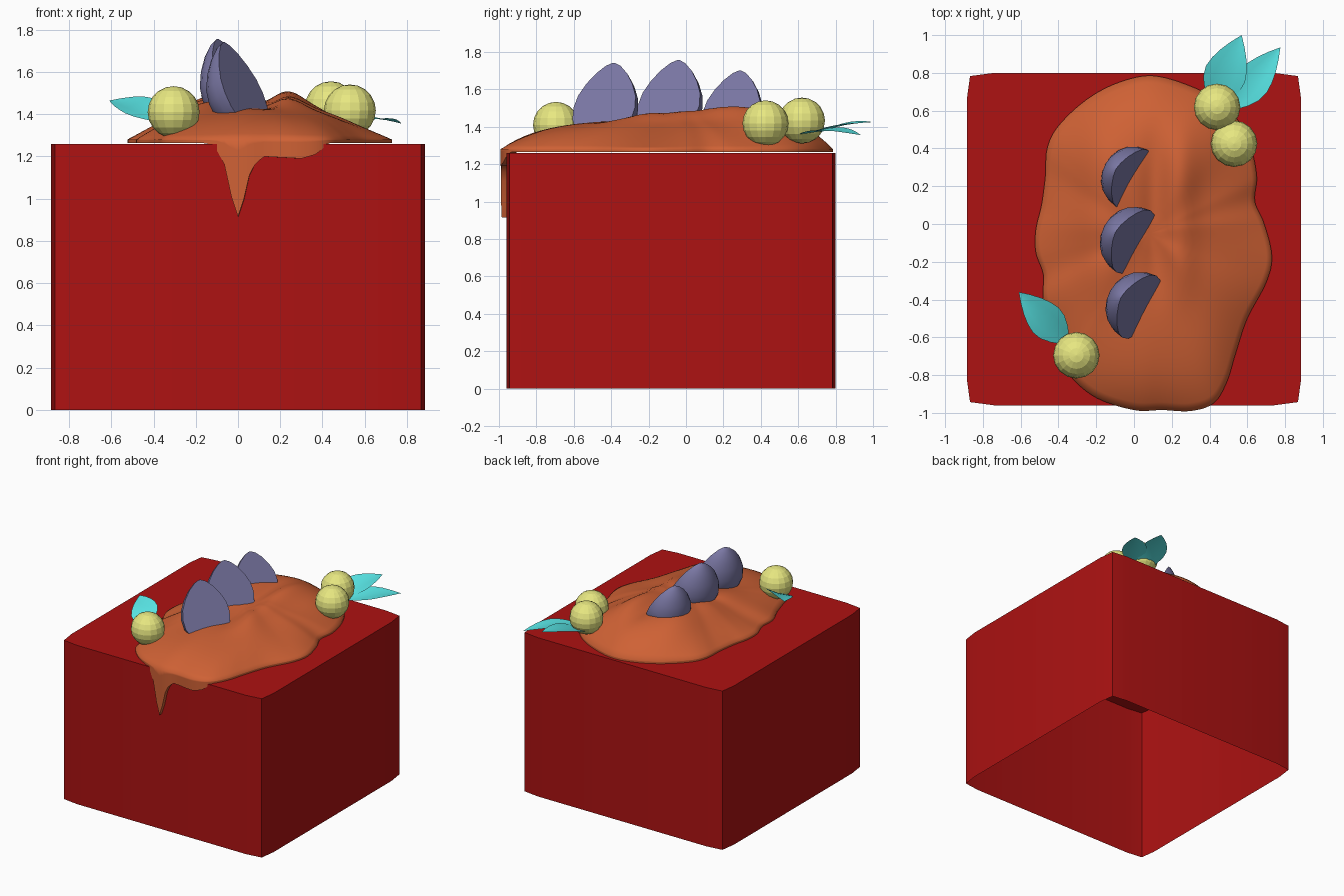
import bpy, bmesh
from math import sin, cos, pi, exp, atan2
from mathutils import Vector

if "Cube" in bpy.data.objects:
    bpy.data.objects.remove(bpy.data.objects["Cube"])


def build(name, verts, faces, color, angle=None, recalc=False):
    me = bpy.data.meshes.new(name)
    me.from_pydata([tuple(v) for v in verts], [], faces)
    if recalc:
        bm = bmesh.new()
        bm.from_mesh(me)
        bmesh.ops.recalc_face_normals(bm, faces=bm.faces)
        bm.to_mesh(me)
        bm.free()
    mat = bpy.data.materials.get(color[0]) or bpy.data.materials.new(color[0])
    mat.diffuse_color = (*color[1], 1)
    mat.use_nodes = True
    mat.node_tree.nodes["Principled BSDF"].inputs["Base Color"].default_value = mat.diffuse_color
    me.materials.append(mat)
    ob = bpy.data.objects.new(name, me)
    bpy.context.collection.objects.link(ob)
    if angle:
        bpy.ops.object.select_all(action='DESELECT')
        ob.select_set(True)
        bpy.context.view_layer.objects.active = ob
        bpy.ops.object.shade_smooth_by_angle(angle=angle)
    return ob


def lerp_table(table, x):
    for (x0, z0), (x1, z1) in zip(table, table[1:]):
        if x0 <= x <= x1:
            return z0 + (z1 - z0) * (x - x0) / (x1 - x0)
    return None


RED = ("red", (0.42, 0.006, 0.006))
ORANGE = ("orange", (0.62, 0.12, 0.035))
YELLOW = ("yellow", (0.8, 0.8, 0.22))
CYAN = ("cyan", (0.1, 0.8, 0.8))
PURPLE = ("purple", (0.2, 0.19, 0.38))

# cake body: slightly rounded square shell, open underneath
quarter = [(0.885, 0.74), (0.879, 0.785), (0.87, 0.865), (0.74, 0.88)]
quarter = [(0.885, 0.74), (0.868, 0.863), (0.74, 0.88)]
ring = []
for sx, sy in [(1, 1), (-1, 1), (-1, -1), (1, -1)]:
    pts = [(sx * x, sy * y - 0.08) for x, y in quarter]
    ring += pts if sx * sy > 0 else pts[::-1]
n = len(ring)
build("cake_body", [(x, y, z) for z in (0, 1.26) for x, y in ring],
      [(i, (i + 1) % n, n + (i + 1) % n, n + i) for i in range(n)]
      + [tuple(range(n, 2 * n))], RED, 0.9)

# icing: closed outline filled with domed rings, then a hanging rim with a drip
outline = [(0.73, -0.17), (0.69, 0), (0.64, 0.12), (0.65, 0.25), (0.62, 0.4), (0.55, 0.55),
           (0.45, 0.65), (0.3, 0.73), (0.1, 0.785), (-0.08, 0.75), (-0.25, 0.66), (-0.4, 0.52),
           (-0.46, 0.4), (-0.47, 0.25), (-0.49, 0.1), (-0.52, -0.03), (-0.52, -0.15),
           (-0.48, -0.27), (-0.48, -0.4), (-0.42, -0.55), (-0.38, -0.68), (-0.34, -0.8),
           (-0.2, -0.92), (0, -0.985), (0.15, -0.985), (0.3, -0.99), (0.42, -0.95),
           (0.49, -0.84), (0.54, -0.68), (0.6, -0.5), (0.7, -0.31)]
drip = [(-0.14, 1.262), (-0.09, 1.22), (-0.055, 1.14), (-0.035, 1.02), (0, 0.915), (0.035, 1.02),
        (0.06, 1.14), (0.12, 1.2), (0.3, 1.19), (0.37, 1.21), (0.43, 1.262)]
P = [Vector(p) for p in outline]
m = len(P)
edge = []
for i in range(m):
    a, b, c, d = (P[(i + k) % m] for k in (-1, 0, 1, 2))
    for j in range(6):
        t = j / 6
        edge.append(0.5 * (2 * b + (c - a) * t + (2 * a - 5 * b + 4 * c - d) * t * t
                           + (3 * b - a - 3 * c + d) * t ** 3))
n = len(edge)
center = Vector((0.08, -0.05))


def dome(p, t, th):
    s = sin(th)
    power = 1.9 + (5 if s < 0 else 1.6) * s ** 4
    z = 1.28 + (0.19 + 0.1 * p.y) * (1 - t ** power)
    along = exp(-((p.y - 0.05) / 0.42) ** 4)
    z += 0.03 * along * exp(-((p.x - 0.25) / 0.08) ** 2)
    z -= 0.03 * along * exp(-((p.x - 0.11) / 0.07) ** 2)
    z += 0.03 * along * exp(-((p.x + 0.18) / 0.12) ** 2)
    return z + 0.012 * sin(7 * th) * t * t * (1 - t) * 4


verts, faces = [(center.x, center.y, dome(center, 0, 0))], []
RINGS, RIM = 18, 7
for k in range(1, RINGS + 1):
    t = (k / RINGS) ** 0.8
    for e in edge:
        p, d = center.lerp(e, t), e - center
        verts.append((p.x, p.y, dome(p, t, atan2(d.y, d.x))))
for k in range(1, RIM + 2):
    for e in edge:
        low = (lerp_table(drip, e.x) if e.y < -0.85 else None) or 1.264
        p = e if k <= RIM else center.lerp(e, 0.965)
        verts.append((p.x, p.y, 1.28 + (low - 1.28) * min(k / RIM, 1)))
for i in range(n):
    j = (i + 1) % n
    faces.append((0, 1 + i, 1 + j))
    for k in range(RINGS + RIM):
        a, b = 1 + k * n, 1 + (k + 1) * n
        faces.append((a + i, b + i, b + j, a + j))
build("icing", verts, faces, ORANGE, 1.3)

# fruit slices: half-turned teardrop with a flat cut face
profile = [(-0.08, 0.09), (-0.04, 0.145), (0.02, 0.178), (0.09, 0.187), (0.16, 0.175), (0.23, 0.14),
           (0.29, 0.095), (0.335, 0.045), (0.352, 0.008)]
u = Vector((0.48, 0.877, 0)).normalized()
v = Vector((-0.128, 0.07, 0.325)).normalized()
w = u.cross(v)
if w.x > 0:
    w = -w
SEG = 10
for idx, (base, s) in enumerate([((0.06, -0.455, 1.42), 1), ((0.03, -0.11, 1.435), 1),
                                 ((0.02, 0.225, 1.405), 0.92)]):
    verts = [Vector(base) + s * (v * h + u * (r * cos(pi * k / SEG)) + w * (0.92 * r * sin(pi * k / SEG)))
             for h, r in profile for k in range(SEG + 1)]
    q, rows = SEG + 1, len(profile)
    faces = [(a * q + k, a * q + k + 1, (a + 1) * q + k + 1, (a + 1) * q + k)
             for a in range(rows - 1) for k in range(SEG)]
    faces.append(tuple(a * q for a in range(rows)) + tuple(a * q + SEG for a in reversed(range(rows))))
    faces.append(tuple(range(q)))
    faces.append(tuple(range((rows - 1) * q, rows * q)))
    build(f"fruit_slice_{idx + 1}", verts, faces, PURPLE, 0.8, True)

# berries: low-poly balls
for idx, loc in enumerate([(-0.305, -0.695, 1.41), (0.44, 0.62, 1.433), (0.53, 0.425, 1.418)]):
    bpy.ops.mesh.primitive_uv_sphere_add(segments=16, ring_count=10, radius=0.123, location=loc)
    ob = bpy.context.object
    ob.name = f"berry_{idx + 1}"
    mat = bpy.data.materials.get(YELLOW[0]) or bpy.data.materials.new(YELLOW[0])
    mat.diffuse_color = (*YELLOW[1], 1)
    mat.use_nodes = True
    mat.node_tree.nodes["Principled BSDF"].inputs["Base Color"].default_value = mat.diffuse_color
    ob.data.materials.append(mat)

# leaves: pointed blades creased along the midrib
widths = [0.25, 0.66, 0.93, 1, 0.88, 0.66, 0.36, 0.0]


def leaf(name, base, tip, half, tilt, fold):
    base, tip = Vector(base), Vector(tip)
    d = tip - base
    side = Vector((-d.y, d.x, 0)).normalized()
    verts, faces = [], []
    for i, wd in enumerate(widths):
        t = i / (len(widths) - 1)
        mid = base + d * t + Vector((0, 0, 0.02 * sin(pi * t)))
        for k in (-1, -0.5, 0, 0.5, 1):
            verts.append(mid + side * (k * half * wd)
                         + Vector((0, 0, (tilt * k + fold * abs(k)) * wd)))
    for i in range(len(widths) - 1):
        for k in range(4):
            a = i * 5 + k
            faces.append((a, a + 1, a + 6, a + 5))
    build(name, verts, [f[::-1] for f in faces], CYAN, 0.5)


leaf("leaf_1", (-0.36, -0.62, 1.37), (-0.61, -0.36, 1.465), 0.095, -0.035, 0.01)
leaf("leaf_2", (0.42, 0.64, 1.34), (0.57, 1.0, 1.425), 0.112, 0.01, 0.012)
leaf("leaf_3", (0.52, 0.62, 1.36), (0.775, 0.935, 1.355), 0.095, 0.008, 0.012)
